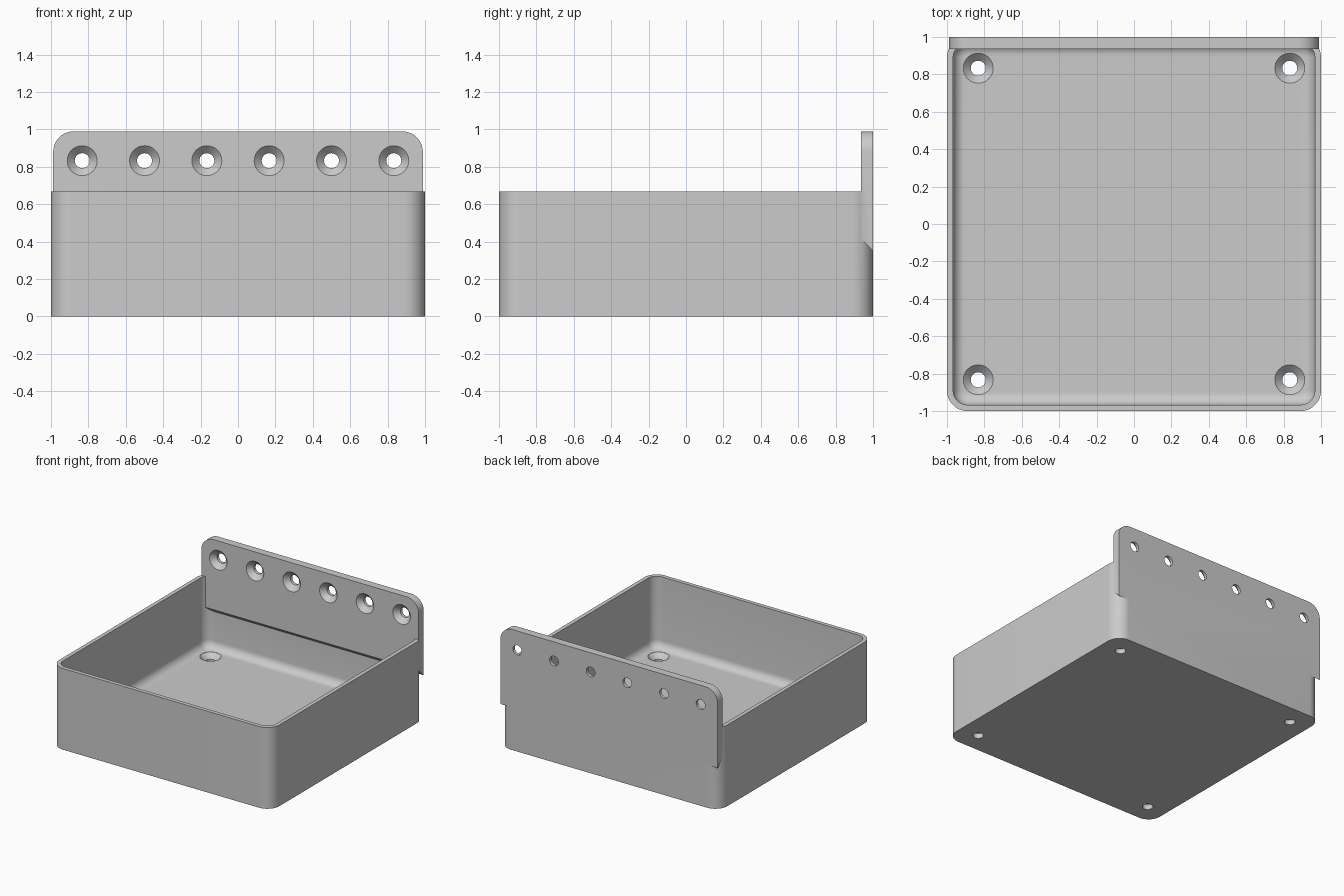
import bpy, bmesh, math
from mathutils import Matrix, Vector

if "Cube" in bpy.data.objects:
    bpy.data.objects.remove(bpy.data.objects["Cube"])

HEIGHT, WALL, FLOOR = 0.667, 0.033, 0.08
CORNER, FILLET = 0.11, 0.065
PLATE_X, PLATE_TOP, PLATE_BACK, PLATE_FRONT = 0.988, 0.99, 1.0, 0.935
PLATE_LOW = 0.35
HOLE = 0.833

grey = bpy.data.materials.new("light grey")
grey.use_nodes = True
colour = (0.6, 0.6, 0.6, 1)
grey.diffuse_color = colour
grey.node_tree.nodes["Principled BSDF"].inputs["Base Color"].default_value = colour


def make(name, bm):
    bmesh.ops.recalc_face_normals(bm, faces=bm.faces)
    mesh = bpy.data.meshes.new(name)
    bm.to_mesh(mesh)
    bm.free()
    mesh.materials.append(grey)
    obj = bpy.data.objects.new(name, mesh)
    bpy.context.collection.objects.link(obj)
    return obj


def arc(cx, cy, r, start, steps=12):
    angles = [start + math.pi / 2 * i / steps for i in range(steps + 1)]
    return [(cx + r * math.cos(a), cy + r * math.sin(a)) for a in angles]


def loft(bm, rings):
    """Join matching rings of points into a closed skin with two end caps."""
    rows = [[bm.verts.new(p) for p in ring] for ring in rings]
    for a, b in zip(rows, rows[1:]):
        for i in range(len(a)):
            j = (i + 1) % len(a)
            bm.faces.new((a[i], a[j], b[j], b[i]))
    bm.faces.new(rows[0])
    bm.faces.new(rows[-1])


def rounded_square(half, r, z):
    c = half - r
    points = []
    for k, (sx, sy) in enumerate([(1, 1), (-1, 1), (-1, -1), (1, -1)]):
        points += arc(c * sx, c * sy, r, k * math.pi / 2)
    return [(x, y, z) for x, y in points]


def combine(obj, other, operation):
    mod = obj.modifiers.new(operation, "BOOLEAN")
    mod.operation, mod.solver, mod.object = operation, "EXACT", other
    bpy.context.view_layer.objects.active = obj
    bpy.ops.object.modifier_apply(modifier=mod.name)
    bpy.data.objects.remove(other)


# Open tray with rounded corners and a filleted floor
inner, inner_r = 1 - WALL, CORNER - WALL
rings = [rounded_square(1, CORNER, 0), rounded_square(1, CORNER, HEIGHT),
         rounded_square(inner, inner_r, HEIGHT)]
for i in range(9):
    a = math.pi / 2 * i / 8
    inset = FILLET * (1 - math.cos(a))
    rings.append(rounded_square(inner - inset, inner_r - inset,
                                FLOOR + FILLET * (1 - math.sin(a))))
bm = bmesh.new()
loft(bm, rings)
tray = make("mounting_tray", bm)

# Back plate with rounded top corners and a sloped lower edge
r, depth = CORNER, PLATE_BACK - PLATE_FRONT
top = (arc(PLATE_X - r, PLATE_TOP - r, r, 0)
       + arc(r - PLATE_X, PLATE_TOP - r, r, math.pi / 2))


def plate_ring(y, low):
    return [(x, y, z) for x, z in top + [(-PLATE_X, low), (PLATE_X, low)]]


bm = bmesh.new()
loft(bm, [plate_ring(PLATE_FRONT, PLATE_LOW + depth), plate_ring(PLATE_BACK, PLATE_LOW)])
combine(tray, make("back_plate", bm), "UNION")

# Countersunk screw holes in the floor and the back plate
WIDE, NARROW, SINK = 0.08, 0.04, 0.04


def add_hole(bm, position, turn):
    profile = [(NARROW, -0.2), (NARROW, -SINK), (WIDE, 0), (WIDE, 0.02)]
    place = Matrix.Translation(position) @ Matrix.Rotation(turn, 4, "X")
    circle = [2 * math.pi * i / 40 for i in range(40)]
    loft(bm, [[place @ Vector((rad * math.cos(a), rad * math.sin(a), z)) for a in circle]
              for rad, z in profile])


bm = bmesh.new()
for sx in (-1, 1):
    for sy in (-1, 1):
        add_hole(bm, (sx * HOLE, sy * HOLE, FLOOR), 0)
for i in range(6):
    add_hole(bm, (HOLE * (i / 2.5 - 1), PLATE_FRONT, HOLE), math.pi / 2)
combine(tray, make("hole_cutter", bm), "DIFFERENCE")

# Smooth curved surfaces, crisp edges
bpy.ops.object.select_all(action="DESELECT")
tray.select_set(True)
bpy.context.view_layer.objects.active = tray
bpy.ops.object.shade_smooth_by_angle(angle=math.radians(30))
